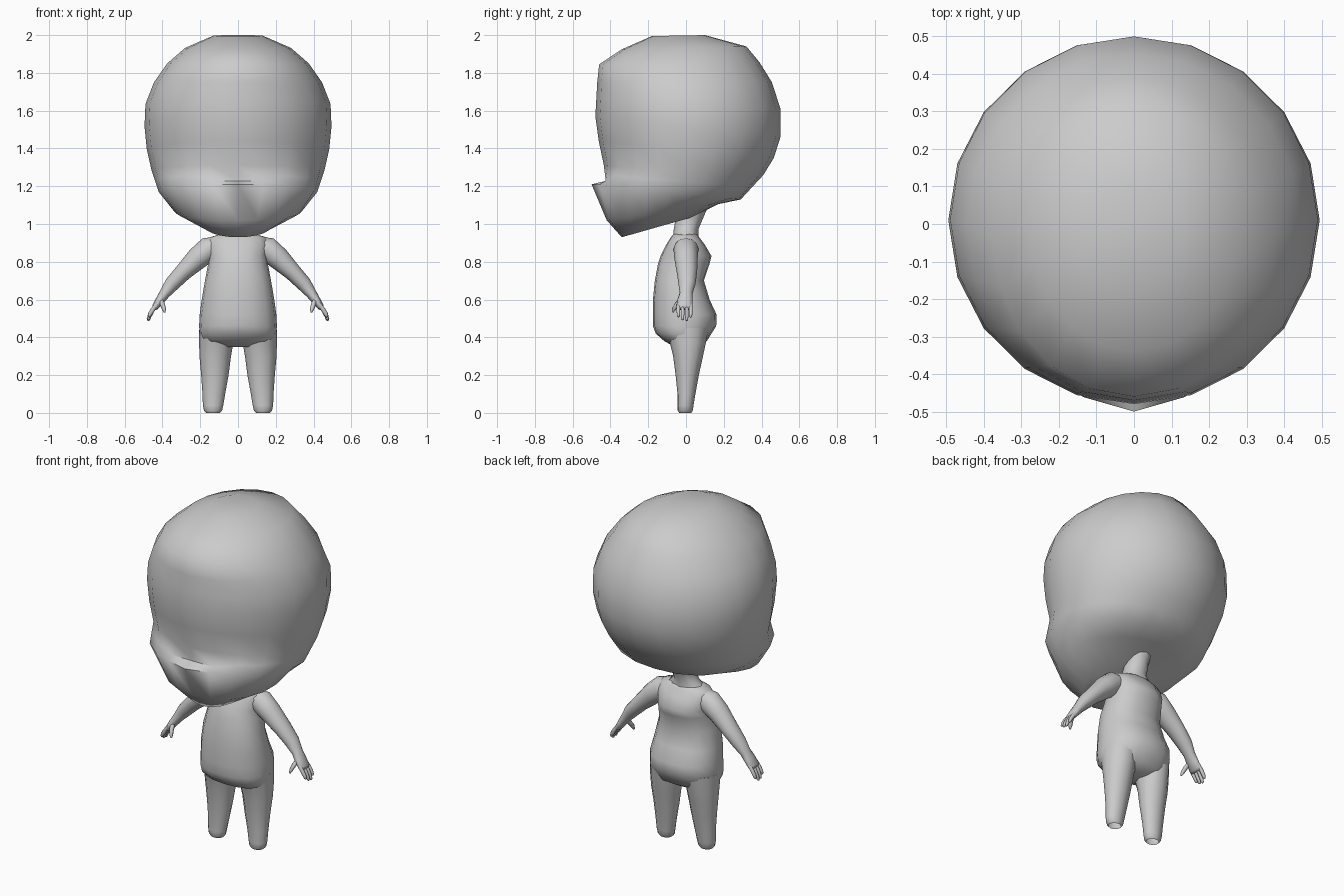
import bpy, bmesh, math
from mathutils import Vector

if "Cube" in bpy.data.objects:
    bpy.data.objects.remove(bpy.data.objects["Cube"])

grey = bpy.data.materials.new("plain grey")
grey.diffuse_color = (0.6, 0.6, 0.6, 1)
grey.use_nodes = True
grey.node_tree.nodes["Principled BSDF"].inputs["Base Color"].default_value = grey.diffuse_color


def loft(name, rings, cap_start=True, cap_end=True, mirror=False, angle=70):
    """Skin a list of equal-length closed rings into one smooth object."""
    bm = bmesh.new()
    loops = [[bm.verts.new(p) for p in ring] for ring in rings]
    n = len(rings[0])
    for a, b in zip(loops, loops[1:]):
        for i in range(n):
            j = (i + 1) % n
            bm.faces.new((a[i], a[j], b[j], b[i]))
    for loop, wanted in ((loops[0], cap_start), (loops[-1], cap_end)):
        if wanted:
            bm.faces.new(loop)
    bmesh.ops.recalc_face_normals(bm, faces=bm.faces)
    me = bpy.data.meshes.new(name)
    bm.to_mesh(me)
    bm.free()
    me.materials.append(grey)
    ob = bpy.data.objects.new(name, me)
    bpy.context.collection.objects.link(ob)
    if mirror:
        mod = ob.modifiers.new("Mirror", 'MIRROR')
        mod.use_mirror_merge = False
    bpy.ops.object.select_all(action='DESELECT')
    bpy.context.view_layer.objects.active = ob
    ob.select_set(True)
    bpy.ops.object.shade_smooth_by_angle(angle=math.radians(angle))
    return ob


def slice_ring(yf, zf, yb, zb, hw, n=20, power=2.0, cx=0.0):
    """Tilted oval from a front point to a back point; index 0 is the front."""
    pts = []
    for i in range(n):
        t = 2 * math.pi * i / n
        s, c = math.sin(t), -math.cos(t)
        k = (abs(s) ** power + abs(c) ** power) ** (-1 / power)
        u = (c * k + 1) / 2
        pts.append(Vector((cx + hw * s * k, yf + (yb - yf) * u, zf + (zb - zf) * u)))
    return pts


def tube(name, path, n=10, mirror=True):
    """Limb along (x, y, z, radius, depth radius) stations."""
    pts = [Vector(p[:3]) for p in path]
    rings = []
    for i, p in enumerate(path):
        d = (pts[min(i + 1, len(pts) - 1)] - pts[max(i - 1, 0)]).normalized()
        side = d.cross(Vector((0, 1, 0))).normalized()
        deep = side.cross(d).normalized()
        rings.append([pts[i] + side * p[3] * math.cos(2 * math.pi * k / n)
                      + deep * p[4] * math.sin(2 * math.pi * k / n) for k in range(n)])
    return loft(name, rings, mirror=mirror)


# Head: skull, cheeks, lip ledge and pointed chin
skull = [
    (-.18, 1.995, .10, 2.0, .13), (-.34, 1.925, .32, 1.94, .28),
    (-.46, 1.845, .39, 1.855, .375), (-.47, 1.75, .455, 1.75, .445),
    (-.475, 1.66, .5, 1.61, .49), (-.48, 1.57, .5, 1.46, .495),
    (-.462, 1.44, .465, 1.35, .483), (-.435, 1.31, .41, 1.26, .458)]
head = [slice_ring(*r) for r in skull]
cheek = slice_ring(-.46, 1.21, .29, 1.13, .42, power=2.35)
cheek[0].y = -.5
for i in (1, -1):
    cheek[i].y = -.462
ledge = [(a + b) / 2 for a, b in zip(head[-1], cheek)]
for i in (0, 1, -1):
    ledge[i].y, ledge[i].z = -.425, 1.228
jaw = slice_ring(-.42, 1.02, .17, 1.105, .335)
chin = slice_ring(-.34, .93, .03, 1.035, .17)
loft("head", head + [ledge, cheek, jaw, chin])

# Neck
loft("neck", [slice_ring(-.05, 1.10, .12, 1.10, .075, 12),
              slice_ring(-.055, 1.03, .09, 1.03, .06, 12),
              slice_ring(-.065, .97, .065, .97, .07, 12),
              slice_ring(-.07, .92, .065, .92, .13, 12)], False, False)

# Torso: shoulders, round belly, hollow back and seat
torso = [(.947, .09, -.065, .06), (.93, .15, -.08, .07), (.89, .165, -.105, .10),
         (.83, .155, -.135, .135), (.79, .158, -.148, .125), (.70, .175, -.165, .095),
         (.60, .192, -.175, .125), (.52, .203, -.175, .162), (.46, .206, -.175, .16),
         (.42, .203, -.16, .135), (.38, .19, -.115, .11), (.35, .10, -.06, .06)]
loft("torso", [slice_ring(yf, z, yb, z, hw, 16, 2.3) for z, hw, yf, yb in torso])

# Legs, open at the soles
leg = [(.45, .02, .205, -.11, .12), (.37, .025, .206, -.085, .105),
       (.30, .037, .204, -.068, .09), (.20, .05, .195, -.055, .068),
       (.10, .068, .188, -.045, .05), (.04, .078, .186, -.044, .04),
       (.012, .084, .18, -.044, .036), (0, .096, .168, -.036, .028)]
loft("leg", [slice_ring(yf, z, yb, z, (x1 - x0) / 2, 12, 2.0, (x0 + x1) / 2)
             for z, x0, x1, yf, yb in leg], True, False, True)

# Arms down to the palms
tube("arm", [(.10, -.005, .885, .05, .05), (.155, 0, .867, .066, .066),
             (.215, 0, .818, .06, .062), (.29, .005, .745, .046, .054),
             (.35, .005, .682, .040, .045), (.388, 0, .632, .029, .034),
             (.412, -.005, .598, .024, .040), (.437, -.008, .562, .018, .043),
             (.445, -.008, .55, .012, .036)], 12)

# Fingers and thumb
for name, y, tip in (("index_finger", -.040, .507), ("middle_finger", -.018, .492),
                     ("ring_finger", .004, .488), ("little_finger", .025, .505)):
    out = .478 - (tip - .488) * .3
    tube(name, [(.428, y, .578, .010, .010), (.452, y, .545, .012, .011),
                ((.458 + out) / 2, y, (.54 + tip) / 2, .011, .010),
                (out - .003, y, tip + .006, .009, .008), (out, y, tip, .004, .004)], 6)
tube("thumb", [(.408, -.02, .602, .012, .014), (.400, -.048, .575, .013, .013),
               (.392, -.064, .55, .011, .011), (.388, -.070, .533, .005, .005)], 6)
